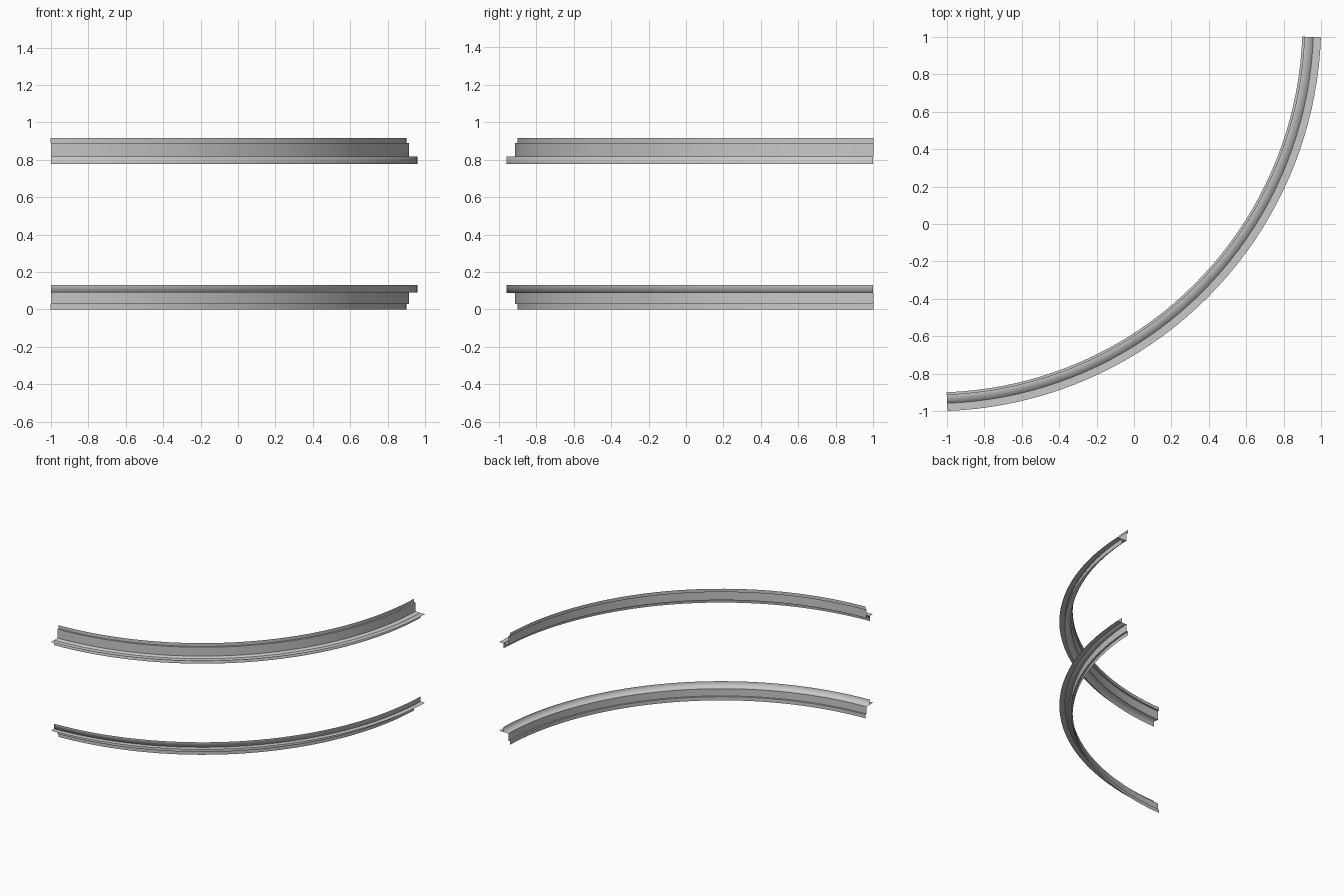
import bpy, bmesh, math
from mathutils import Vector, Matrix

cube = bpy.data.objects.get("Cube")
if cube:
    bpy.data.objects.remove(cube)

# Plain grey metal
grey = bpy.data.materials.new("grey_metal")
grey.use_nodes = True
colour = (0.58, 0.58, 0.58, 1)
grey.diffuse_color = colour
grey.node_tree.nodes["Principled BSDF"].inputs["Base Color"].default_value = colour

CENTRE = Vector((-1.074, 1.074, 0))
OUTER = 2.075                      # radius of the flange edge
HALF_ANGLE = math.radians(42.9)    # bend either side of the diagonal
STEPS = 40


def curved_rail(name, foot_z, step_z, shelf_z, lip_z):
    """Sweep a thin folded sheet section along a shallow arc."""
    bm = bmesh.new()
    start = Matrix.Rotation(HALF_ANGLE - math.pi / 4, 3, 'Z')

    def strip(*points):
        verts = [bm.verts.new(CENTRE + start @ Vector((OUTER - inset, 0, z)))
                 for inset, z in points]
        return [bm.edges.new(pair) for pair in zip(verts, verts[1:])]

    # Foot, small step, upright web, shelf and lip
    edges = strip((0.1, foot_z), (0.1, step_z), (0.086, step_z),
                  (0.086, shelf_z), (0.041, shelf_z), (0.041, lip_z))
    # Flat outer flange
    edges += strip((0.041, shelf_z), (0, shelf_z))

    bmesh.ops.spin(bm, geom=bm.verts[:] + edges, cent=CENTRE, axis=(0, 0, 1),
                   angle=-2 * HALF_ANGLE, steps=STEPS, use_duplicate=False)

    # Smooth along the bend, crisp at the folds except the shelf-to-lip fold
    for face in bm.faces:
        face.smooth = True
    for edge in bm.edges:
        insets = [OUTER - (v.co - CENTRE).xy.length for v in edge.verts]
        heights = [v.co.z for v in edge.verts]
        lengthwise = (abs(insets[0] - insets[1]) < 0.001
                      and abs(heights[0] - heights[1]) < 0.001)
        soft_fold = abs(insets[0] - 0.041) < 0.001 and abs(heights[0] - shelf_z) < 0.001
        edge.smooth = not lengthwise or soft_fold

    mesh = bpy.data.meshes.new(name)
    bm.to_mesh(mesh)
    bm.free()
    mesh.materials.append(grey)
    rail = bpy.data.objects.new(name, mesh)
    bpy.context.collection.objects.link(rail)


# The two rails mirror each other in height
curved_rail("lower_rail", 0, 0.03, 0.089, 0.13)
curved_rail("upper_rail", 0.917, 0.89, 0.817, 0.776)
